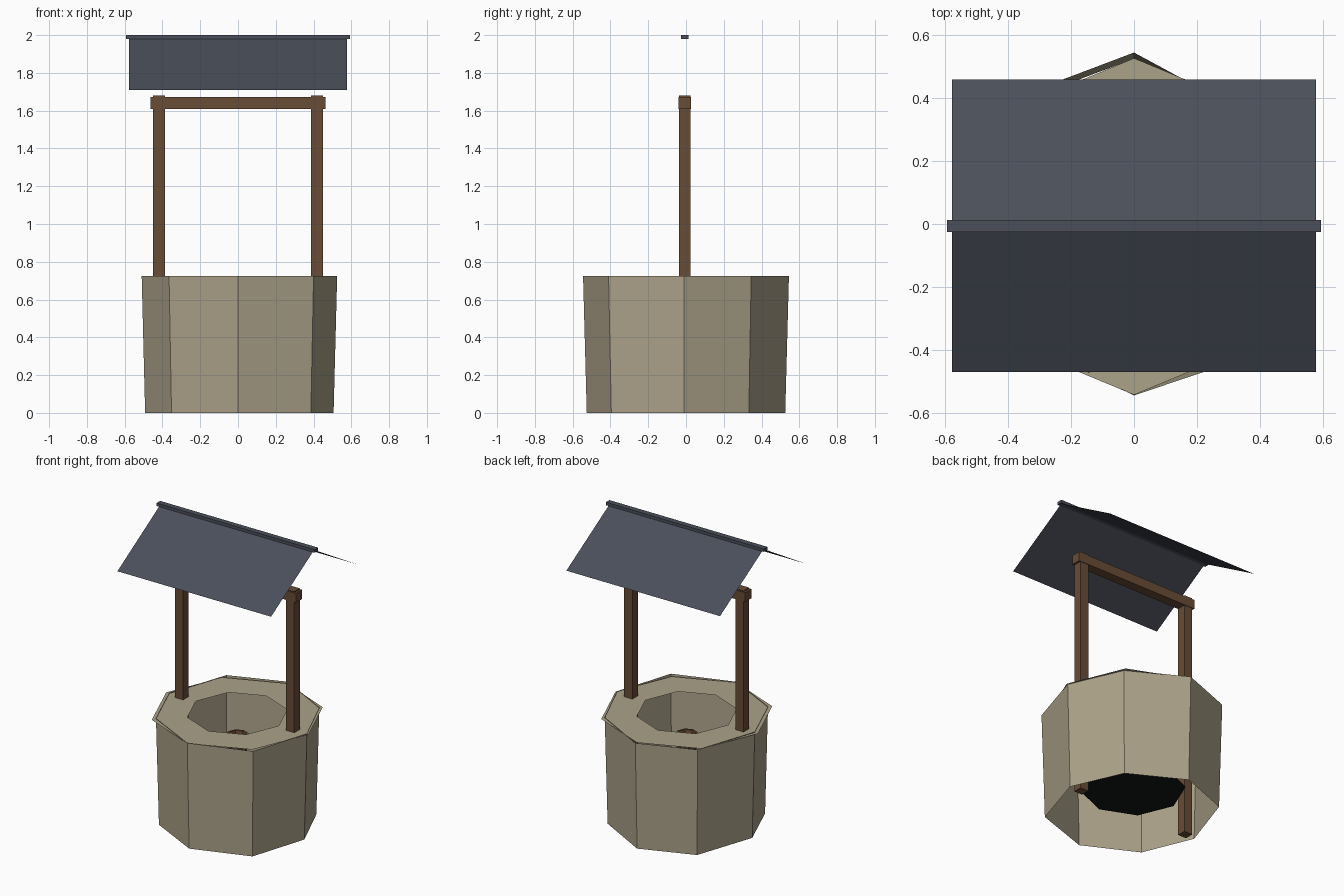
import bpy
import bmesh
from math import cos, sin, pi

default = bpy.data.objects.get("Cube")
if default:
    bpy.data.objects.remove(default, do_unlink=True)


def material(name, rgb):
    m = bpy.data.materials.new(name)
    m.use_nodes = True
    m.diffuse_color = (*rgb, 1)
    m.node_tree.nodes["Principled BSDF"].inputs["Base Color"].default_value = (*rgb, 1)
    return m


stone = material("stone", (0.41, 0.36, 0.25))
wood = material("wood", (0.14, 0.072, 0.036))
slate = material("slate", (0.069, 0.078, 0.102))
dark_water = material("dark_water", (0.006, 0.007, 0.008))

CENTRE_Y = -0.008


def finish(name, bm, mat, outward=True):
    if outward:
        bmesh.ops.recalc_face_normals(bm, faces=bm.faces)
    mesh = bpy.data.meshes.new(name)
    bm.to_mesh(mesh)
    bm.free()
    mesh.materials.append(mat)
    obj = bpy.data.objects.new(name, mesh)
    bpy.context.collection.objects.link(obj)
    return obj


def box(name, low, high, mat):
    bm = bmesh.new()
    bmesh.ops.create_cube(bm, size=1)
    for v in bm.verts:
        v.co = [(a + b) / 2 + c * (b - a) for a, b, c in zip(low, high, v.co)]
    return finish(name, bm, mat)


def octagon(radius, z):
    return [(radius * cos(i * pi / 4), radius * sin(i * pi / 4) + CENTRE_Y, z)
            for i in range(8)]


def bridge(bm, loops, closed=True):
    """Join successive point loops with quads; returns the vertex loops."""
    rows = [[bm.verts.new(p) for p in loop] for loop in loops]
    for a, b in zip(rows, rows[1:]):
        n = len(a)
        for i in range(n if closed else n - 1):
            j = (i + 1) % n
            bm.faces.new((a[i], a[j], b[j], b[i]))
    return rows


# Slightly uneven eight-sided wall, a single sheet that flares upward
plan = [(0.525, -0.01), (0.37, 0.345), (0, 0.545), (-0.37, 0.405),
        (-0.51, -0.01), (-0.365, -0.36), (0, -0.545), (0.40, -0.41)]
bm = bmesh.new()
bridge(bm, [[(x * 0.964, y * 0.964, 0) for x, y in plan],
            [(x, y, 0.725) for x, y in plan]])
finish("well_wall", bm, stone, outward=False)

# Flat ring on top of the wall
bm = bmesh.new()
bridge(bm, [octagon(0.535, 0.721), octagon(0.312, 0.721)])
finish("well_rim", bm, stone, outward=False)

# Water sheet inside the shaft
bm = bmesh.new()
bm.faces.new([bm.verts.new(p) for p in octagon(0.325, 0.17)])
finish("water", bm, dark_water)

# Bucket with an open top
bm = bmesh.new()
rows = bridge(bm, [octagon(0.055, 0.42), octagon(0.072, 0.58),
                   octagon(0.058, 0.58), octagon(0.045, 0.45)])
bm.faces.new(rows[0])
bm.faces.new(rows[-1])
finish("bucket", bm, wood)

# Posts and cross beam
for name, x in (("left_post", 0.418), ("right_post", -0.418)):
    box(name, (x - 0.031, -0.037, 0), (x + 0.031, 0.023, 1.68), wood)
box("cross_beam", (-0.463, -0.04, 1.61), (0.463, 0.026, 1.673), wood)

# Two thin roof sheets meeting under the ridge cap
bm = bmesh.new()
section = [(-0.47, 1.71), (CENTRE_Y, 1.987), (0.46, 1.71)]
bridge(bm, [[(-0.578, y, z), (0.578, y, z)] for y, z in section], closed=False)
finish("roof", bm, slate, outward=False)
box("ridge_cap", (-0.594, -0.026, 1.98), (0.594, 0.012, 2.0), slate)
